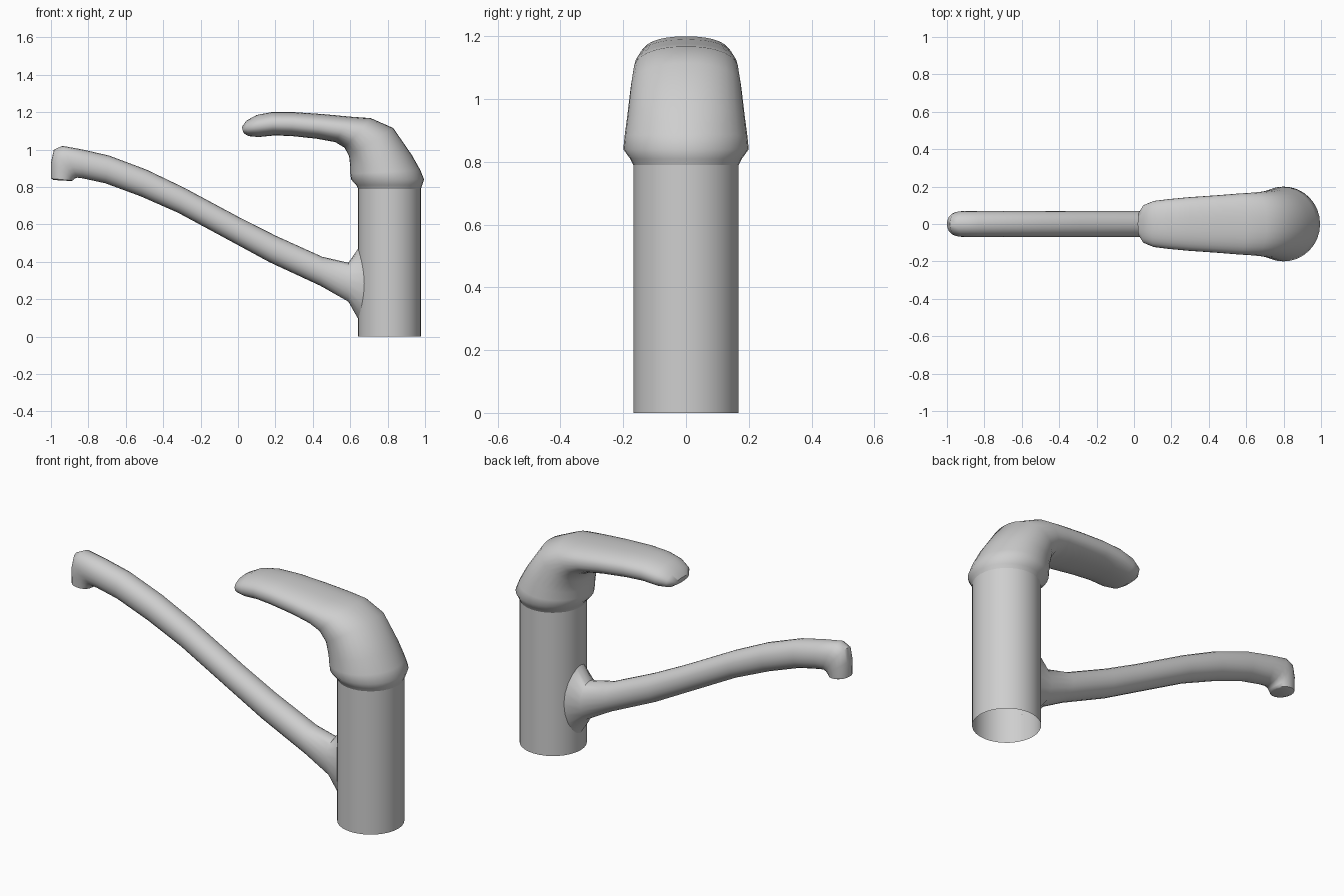
import bpy, bmesh, math
from mathutils import Vector

cube = bpy.data.objects.get("Cube")
if cube:
    bpy.data.objects.remove(cube, do_unlink=True)

grey = bpy.data.materials.new("brushed grey")
grey.use_nodes = True
colour = (0.62, 0.62, 0.62, 1)
grey.diffuse_color = colour
grey.node_tree.nodes["Principled BSDF"].inputs["Base Color"].default_value = colour

BODY_X, BODY_R, SIDES = 0.81, 0.168, 32


def loft(name, sections, sides, cap_end=False, adjust=None):
    """Skin rings given as (outer x, outer z, inner x, inner z, half width, roundness)."""
    bm = bmesh.new()
    rings = []
    for i, (ox, oz, ix, iz, w, power) in enumerate(sections):
        outer, inner = Vector((ox, 0, oz)), Vector((ix, 0, iz))
        mid, arm = (outer + inner) / 2, (outer - inner) / 2
        ring = []
        for k in range(sides):
            a = math.tau * k / sides
            c, s = math.cos(a), math.sin(a)
            c = math.copysign(abs(c) ** power, c)
            s = math.copysign(abs(s) ** power, s)
            p = mid + arm * c + Vector((0, w * s, 0))
            if adjust:
                p = adjust(i, p)
            ring.append(bm.verts.new(p))
        rings.append(ring)
    for a, b in zip(rings, rings[1:]):
        for k in range(sides):
            n = (k + 1) % sides
            bm.faces.new((a[k], a[n], b[n], b[k]))
    if cap_end:
        bm.faces.new(rings[-1])
    bmesh.ops.recalc_face_normals(bm, faces=bm.faces)
    mesh = bpy.data.meshes.new(name)
    bm.to_mesh(mesh)
    bm.free()
    mesh.materials.append(grey)
    obj = bpy.data.objects.new(name, mesh)
    bpy.context.collection.objects.link(obj)
    bpy.ops.object.select_all(action="DESELECT")
    obj.select_set(True)
    bpy.context.view_layer.objects.active = obj
    bpy.ops.object.shade_smooth_by_angle(angle=math.radians(50))
    return obj


# Upright body, open at the base
left, right = BODY_X - BODY_R, BODY_X + BODY_R
loft("body", [(right, z, left, z, BODY_R, 1) for z in (0, 0.8)], SIDES)

# Collar sweeping over into the lever
loft("lever_handle", [
    (right, 0.79, left, 0.79, BODY_R, 1),
    (0.985, 0.81, 0.632, 0.81, 0.178, 1),
    (0.995, 0.84, 0.605, 0.84, 0.2, 1),
    (0.975, 0.89, 0.6, 0.87, 0.196, 1),
    (0.93, 0.97, 0.6, 0.91, 0.188, 0.97),
    (0.83, 1.115, 0.594, 0.965, 0.176, 0.92),
    (0.71, 1.168, 0.57, 1.01, 0.168, 0.88),
    (0.6, 1.176, 0.52, 1.04, 0.163, 0.85),
    (0.45, 1.19, 0.42, 1.058, 0.153, 0.85),
    (0.3, 1.2, 0.28, 1.073, 0.143, 0.85),
    (0.18, 1.2, 0.19, 1.075, 0.133, 0.88),
    (0.1, 1.185, 0.11, 1.067, 0.123, 0.9),
    (0.045, 1.155, 0.055, 1.072, 0.1, 0.9),
    (0.02, 1.12, 0.03, 1.088, 0.06, 0.9),
], SIDES, cap_end=True)


# Spout, with its first ring laid onto the body
def onto_body(i, p):
    if i == 0:
        p.x = BODY_X - math.sqrt(BODY_R ** 2 - p.y ** 2)
    return p


loft("spout", [
    (0.64, 0.47, 0.64, 0.095, 0.1, 1),
    (0.59, 0.395, 0.59, 0.187, 0.08, 1),
    (0.45, 0.427, 0.44, 0.272, 0.073, 0.95),
    (0.2, 0.54, 0.17, 0.397, 0.07, 0.95),
    (0.01, 0.636, -0.02, 0.5, 0.07, 0.95),
    (-0.29, 0.797, -0.32, 0.662, 0.07, 0.95),
    (-0.49, 0.893, -0.52, 0.75, 0.07, 0.95),
    (-0.69, 0.968, -0.71, 0.82, 0.07, 0.95),
    (-0.83, 1.0, -0.83, 0.846, 0.07, 0.95),
    (-0.94, 1.02, -0.86, 0.85, 0.07, 0.92),
    (-0.985, 0.998, -0.872, 0.845, 0.068, 0.92),
    (-1, 0.93, -0.878, 0.84, 0.064, 0.92),
    (-1, 0.845, -0.885, 0.834, 0.06, 0.95),
    (-0.985, 0.837, -0.895, 0.832, 0.05, 1),
], 20, cap_end=True, adjust=onto_body)
